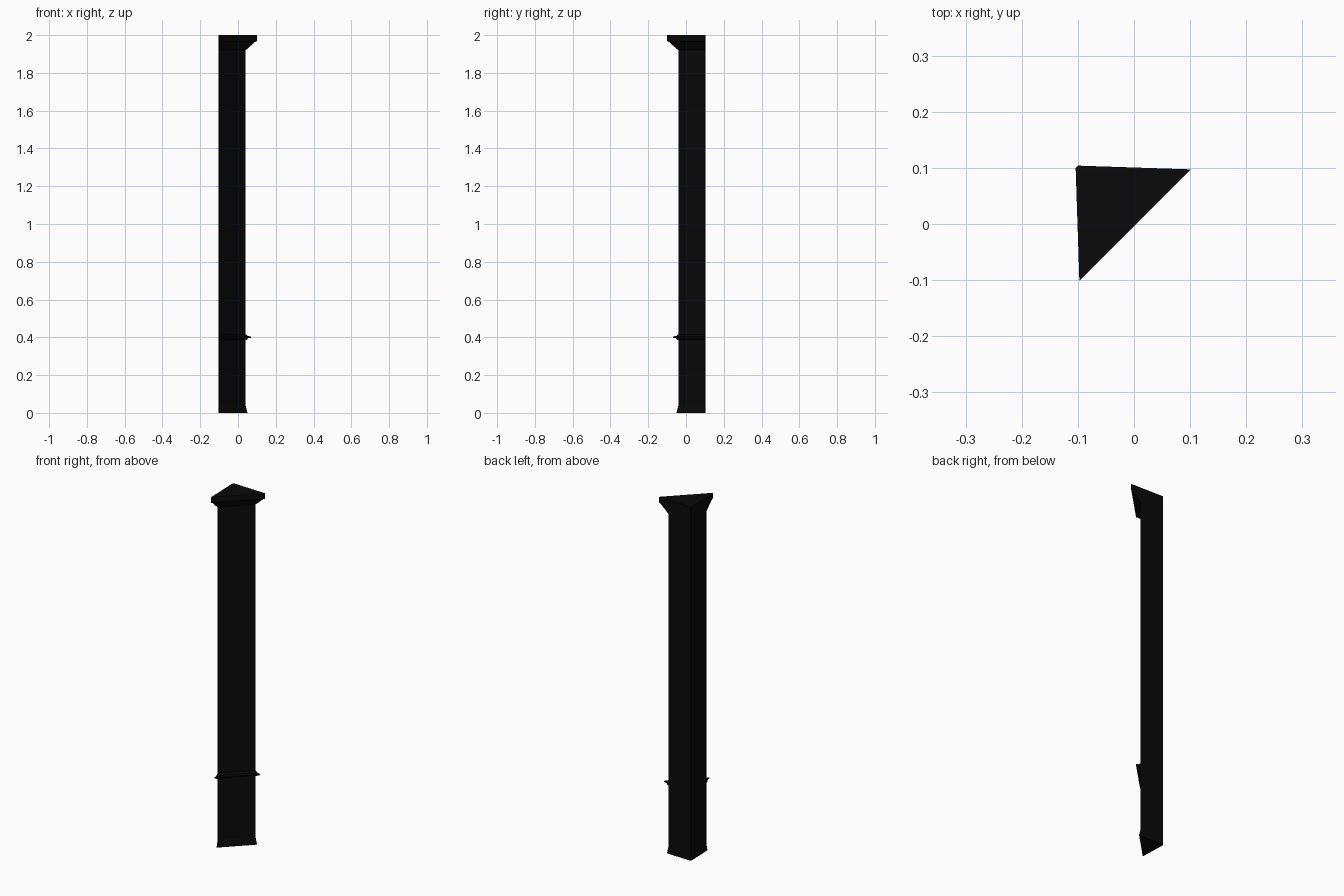
import bpy, bmesh

if "Cube" in bpy.data.objects:
    bpy.data.objects.remove(bpy.data.objects["Cube"])

mat = bpy.data.materials.new("black_paint")
mat.diffuse_color = (0.003, 0.003, 0.003, 1)
mat.use_nodes = True
mat.node_tree.nodes["Principled BSDF"].inputs["Base Color"].default_value = mat.diffuse_color


def section(x):
    """Corner-post outline whose diagonal face ends at the given x."""
    y = 0.104 - 0.033 * (x + 0.1)
    return [(-0.104, 0.1), (-y, -x), (x, y), (-0.1, 0.104)]


def loft(name, profile, bottom=False, top=False):
    """Stack triangular outlines from (reach, height) pairs."""
    bm = bmesh.new()
    rings = [[bm.verts.new((px, py, z)) for px, py in section(x)]
             for x, z in profile]
    for a, b in zip(rings, rings[1:]):
        for i in range(4):
            j = (i + 1) % 4
            bm.faces.new((a[i], a[j], b[j], b[i]))
    if bottom:
        bm.faces.new(rings[0][::-1])
    if top:
        bm.faces.new(rings[-1])
    me = bpy.data.meshes.new(name)
    bm.to_mesh(me)
    bm.free()
    me.materials.append(mat)
    ob = bpy.data.objects.new(name, me)
    bpy.context.collection.objects.link(ob)


# Flared foot
loft("foot", [(0.05, 0), (0.043, 0.03), (0.04, 0.04)], bottom=True)
# Lower shaft
loft("lower_shaft", [(0.04, 0.04), (0.04, 0.385)])
# Thin moulded band
loft("band", [(0.04, 0.385), (0.049, 0.388), (0.052, 0.396), (0.07, 0.398),
              (0.07, 0.404), (0.052, 0.407), (0.046, 0.413), (0.04, 0.416)])
# Upper shaft
loft("upper_shaft", [(0.04, 0.416), (0.04, 1.92)])
# Capital
loft("capital", [(0.04, 1.92), (0.05, 1.928), (0.09, 1.964),
                 (0.1, 1.968), (0.101, 2.0)], top=True)
